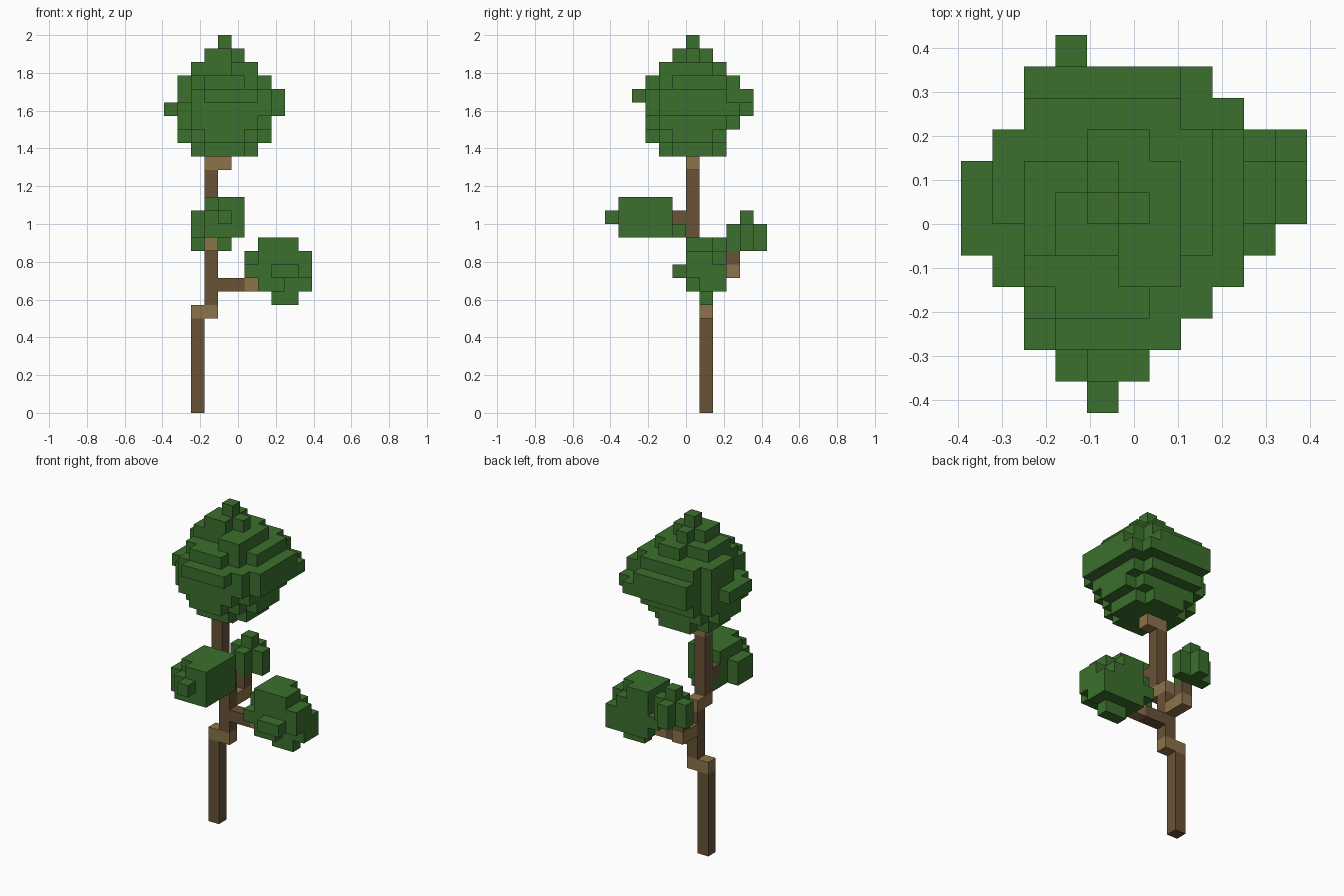
import bpy
import bmesh
from itertools import product
from mathutils import Vector

old = bpy.data.objects.get("Cube")
if old:
    bpy.data.objects.remove(old, do_unlink=True)

UNIT = 2 / 28                      # edge of one block
ORIGIN = Vector((-5.5, -6, 0))     # grid corner, in blocks


def material(name, rgb):
    mat = bpy.data.materials.new(name)
    mat.use_nodes = True
    color = (*rgb, 1)
    mat.diffuse_color = color
    bsdf = mat.node_tree.nodes["Principled BSDF"]
    bsdf.inputs["Base Color"].default_value = color
    bsdf.inputs["Roughness"].default_value = 1
    return mat


leaf = material("leaf_green", (0.044, 0.162, 0.026))
bark = material("dark_bark", (0.138, 0.084, 0.037))
wood = material("light_wood", (0.262, 0.171, 0.069))


def span(text):
    """Turn '3-5' into the block indices 3, 4, 5."""
    ends = [int(part) for part in text.split("-")]
    return range(ends[0], ends[-1] + 1)


def blocks(layers):
    """Cells from {height span: 'x-span,y-span x-span,y-span ...'}."""
    cells = set()
    for height, rects in layers.items():
        for rect in rects.split():
            xs, ys = rect.split(",")
            cells.update(product(span(xs), span(ys), span(height)))
    return cells


def build(name, layers, mat):
    """Make the outer skin of a group of blocks, with flat areas merged."""
    cells = blocks(layers)
    bm = bmesh.new()
    for cell in cells:
        for axis, side in product(range(3), (0, 1)):
            beside = list(cell)
            beside[axis] += 2 * side - 1
            if tuple(beside) in cells:
                continue
            u, v = (axis + 1) % 3, (axis + 2) % 3
            loop = [(0, 0), (1, 0), (1, 1), (0, 1)]
            corners = []
            for a, b in loop if side else reversed(loop):
                p = Vector(cell) + ORIGIN
                p[axis] += side
                p[u] += a
                p[v] += b
                corners.append(bm.verts.new(p * UNIT))
            bm.faces.new(corners)
    bmesh.ops.remove_doubles(bm, verts=bm.verts[:], dist=UNIT / 100)
    bmesh.ops.dissolve_limit(bm, angle_limit=0.01, verts=bm.verts[:], edges=bm.edges[:])
    mesh = bpy.data.meshes.new(name)
    bm.to_mesh(mesh)
    bm.free()
    mesh.materials.append(mat)
    obj = bpy.data.objects.new(name, mesh)
    bpy.context.collection.objects.link(obj)


# Trunk sections
build("lower_trunk", {"0-6": "2,7"}, bark)
build("middle_trunk", {"8-11": "3,7"}, bark)
build("upper_trunk", {"13-17": "3,6"}, bark)

# Light sideways joints where the trunk shifts
build("lower_joint", {"7": "2-3,7"}, wood)
build("middle_joint", {"12": "3,6-7"}, wood)
build("top_joint", {"18": "3-4,6"}, wood)

# Branches
build("left_branch", {"9": "4-5,7"}, bark)
build("left_branch_tip", {"9": "6,7"}, wood)
build("back_branch", {"10": "3,8-9"}, wood)
build("back_branch_tip", {"11": "3,9"}, bark)
build("front_branch", {"14": "3,5"}, bark)

# Small leaf clusters
build("left_leaves", {
    "8": "8-9,7",
    "9": "7-8,6-8 9-10,7-8",
    "10": "6-10,6-8 8-9,5",
    "11": "7-9,6-8 6,7 10,6-7",
    "12": "7-9,6-7 7-8,8",
}, leaf)
build("back_leaves", {
    "12-13": "2-4,10 3,9-11",
    "14": "3,10",
}, leaf)
build("front_leaves", {
    "13": "3-5,1-4 2,2-3 3-4,5",
    "14": "3-5,1-4 2,2-3 4,0",
    "15": "4-5,1-4 3,2-4",
}, leaf)

# Large crown
build("crown", {
    "19": "3-5,4-8 2,5-7 6,5-7",
    "20": "2-6,4-8 1,5-7 7,5-7 3-5,3",
    "21": "2-6,3-9 1,4-8 7,4-8",
    "22": "2-7,3-10 1,4-8 0,5-7 8,4-9",
    "23": "2-7,3-8 2-6,9-10 3-6,2 1,6-8 8,4-8",
    "24": "2-6,4-9 1,6-8 7,5-8 3-5,3",
    "25": "2-6,5-7 4-5,8 5-6,4",
    "26": "3-4,5-6 5,6 4,7",
    "27": "4,6",
}, leaf)
